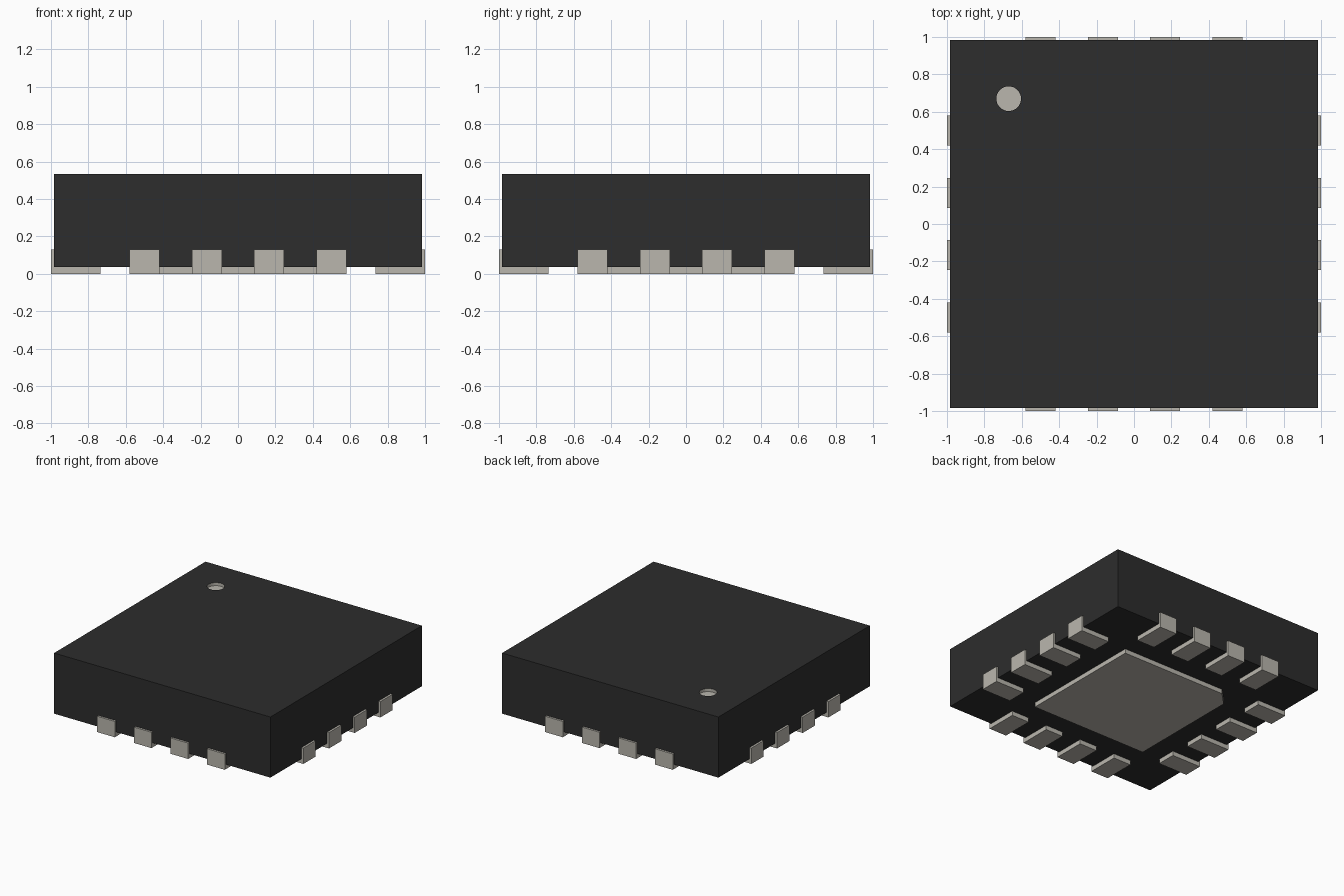
import bpy, bmesh, math
from mathutils import Matrix, Vector

if "Cube" in bpy.data.objects:
    bpy.data.objects.remove(bpy.data.objects["Cube"])


def material(name, rgb):
    m = bpy.data.materials.new(name)
    m.use_nodes = True
    m.diffuse_color = (*rgb, 1)
    m.node_tree.nodes["Principled BSDF"].inputs["Base Color"].default_value = (*rgb, 1)
    return m


dark = material("black plastic", (0.026, 0.026, 0.026))
tin = material("tinned metal", (0.49, 0.47, 0.42))


def extrude(name, outline, direction, mats):
    """Closed solid from a flat outline pushed along a direction."""
    bm = bmesh.new()
    face = bm.faces.new([bm.verts.new(p) for p in outline])
    new = bmesh.ops.extrude_face_region(bm, geom=[face])["geom"]
    bmesh.ops.translate(bm, vec=Vector(direction),
                        verts=[v for v in new if isinstance(v, bmesh.types.BMVert)])
    bmesh.ops.recalc_face_normals(bm, faces=bm.faces)
    mesh = bpy.data.meshes.new(name)
    bm.to_mesh(mesh)
    bm.free()
    obj = bpy.data.objects.new(name, mesh)
    bpy.context.collection.objects.link(obj)
    for m in mats:
        mesh.materials.append(m)
    return obj


HALF, BASE, TOP = 0.983, 0.037, 0.535

# Package body
body = extrude("body", [(sx * HALF, sy * HALF, BASE) for sx, sy in
                        ((-1, -1), (1, -1), (1, 1), (-1, 1))],
               (0, 0, TOP - BASE), (dark, tin))

# Round pin-one marker, sunk into the top
steps = [2 * math.pi * i / 32 for i in range(32)]
cutter = extrude("marker_cutter", [(-0.67 + 0.066 * math.cos(a), 0.67 + 0.066 * math.sin(a),
                                    TOP - 0.025) for a in steps],
                 (0, 0, 0.1), (dark, tin))
for p in cutter.data.polygons:
    p.material_index = 1
cutter.hide_render = True
cut = body.modifiers.new("marker", 'BOOLEAN')
cut.operation, cut.object, cut.solver = 'DIFFERENCE', cutter, 'EXACT'
bpy.context.view_layer.objects.active = body
bpy.ops.object.modifier_apply(modifier="marker")
bpy.data.objects.remove(cutter)

# Centre pad with one clipped corner
P, C = 0.53, 0.11
extrude("centre_pad", [(-P, -P, 0), (P, -P, 0), (P, P, 0), (C - P, P, 0), (-P, P - C, 0)],
        (0, 0, BASE), (tin,))

# L-shaped contacts, four on each side
profile = [(-1, 0), (-0.735, 0), (-0.735, BASE), (-HALF, BASE), (-HALF, 0.13), (-1, 0.13)]
for s, side in enumerate(("front", "left", "back", "right")):
    for i in range(4):
        x = (i - 1.5) / 3
        lead = extrude(f"{side}_contact_{i + 1}", [(x - 0.08, y, z) for y, z in profile],
                       (0.16, 0, 0), (tin,))
        lead.data.transform(Matrix.Rotation(s * math.pi / 2, 4, 'Z'))
